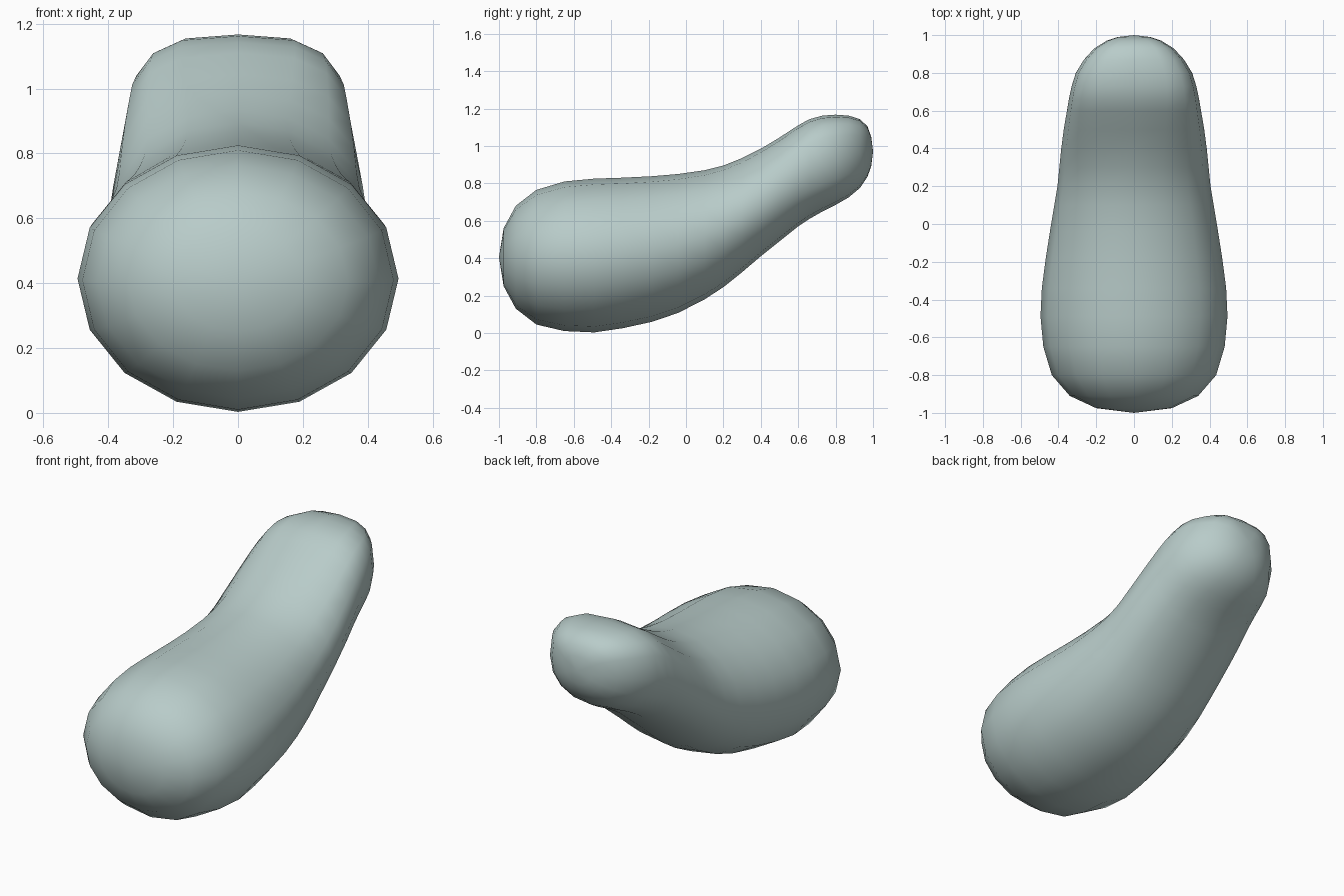
import bpy
import bmesh
from math import sin, cos, pi

cube = bpy.data.objects.get("Cube")
if cube:
    bpy.data.objects.remove(cube)

SIDES = 16

# Cross-sections from front to back: position y, top z, bottom z, half width
SECTIONS = [
    (-.975, .56, .25, .2), (-.91, .68, .13, .34), (-.8, .765, .045, .435),
    (-.65, .81, .01, .48), (-.49, .825, .003, .495), (-.34, .83, .025, .488),
    (-.18, .838, .06, .467), (-.04, .85, .108, .445), (.1, .87, .18, .422),
    (.2, .895, .245, .405), (.3, .935, .325, .395), (.4, .985, .41, .385),
    (.5, 1.045, .49, .372), (.6, 1.11, .57, .355), (.66, 1.143, .61, .345),
    (.73, 1.162, .65, .33), (.8, 1.167, .685, .308), (.87, 1.162, .725, .265),
    (.93, 1.143, .775, .21), (.97, 1.105, .835, .145), (.99, 1.05, .89, .085),
]


def signed_power(value, power):
    return abs(value) ** power * (1 if value >= 0 else -1)


def add_ring(bm, y, top, bottom, half_width):
    """Oval section whose upper half turns boxier towards the raised end."""
    middle, half_height = (top + bottom) / 2, (top - bottom) / 2
    boxiness = min(max((y - .3) / .4, 0), 1)
    ring = []
    for i in range(SIDES):
        angle = 2 * pi * i / SIDES
        s, c = sin(angle), cos(angle)
        power = 1 - (.33 if c > 0 else .1) * boxiness
        x = half_width * signed_power(s, power)
        z = middle + half_height * signed_power(c, power)
        ring.append(bm.verts.new((x, y, z)))
    return ring


# Body: loft through the sections, closed with a fan at each end
bm = bmesh.new()
rings = [add_ring(bm, *section) for section in SECTIONS]
front_tip = bm.verts.new((0, -1, .405))
back_tip = bm.verts.new((0, 1, .97))
for i in range(SIDES):
    j = (i + 1) % SIDES
    for a, b in zip(rings, rings[1:]):
        bm.faces.new((a[i], a[j], b[j], b[i]))
    bm.faces.new((front_tip, rings[0][j], rings[0][i]))
    bm.faces.new((back_tip, rings[-1][i], rings[-1][j]))
bmesh.ops.recalc_face_normals(bm, faces=bm.faces)
for face in bm.faces:
    face.smooth = True

mesh = bpy.data.meshes.new("curved_body")
bm.to_mesh(mesh)
bm.free()
body = bpy.data.objects.new("curved_body", mesh)
bpy.context.collection.objects.link(body)

# Single pale grey-green colour
colour = (.48, .6, .585, 1)
material = bpy.data.materials.new("pale_grey_green")
material.use_nodes = True
material.diffuse_color = colour
material.node_tree.nodes["Principled BSDF"].inputs["Base Color"].default_value = colour
mesh.materials.append(material)
